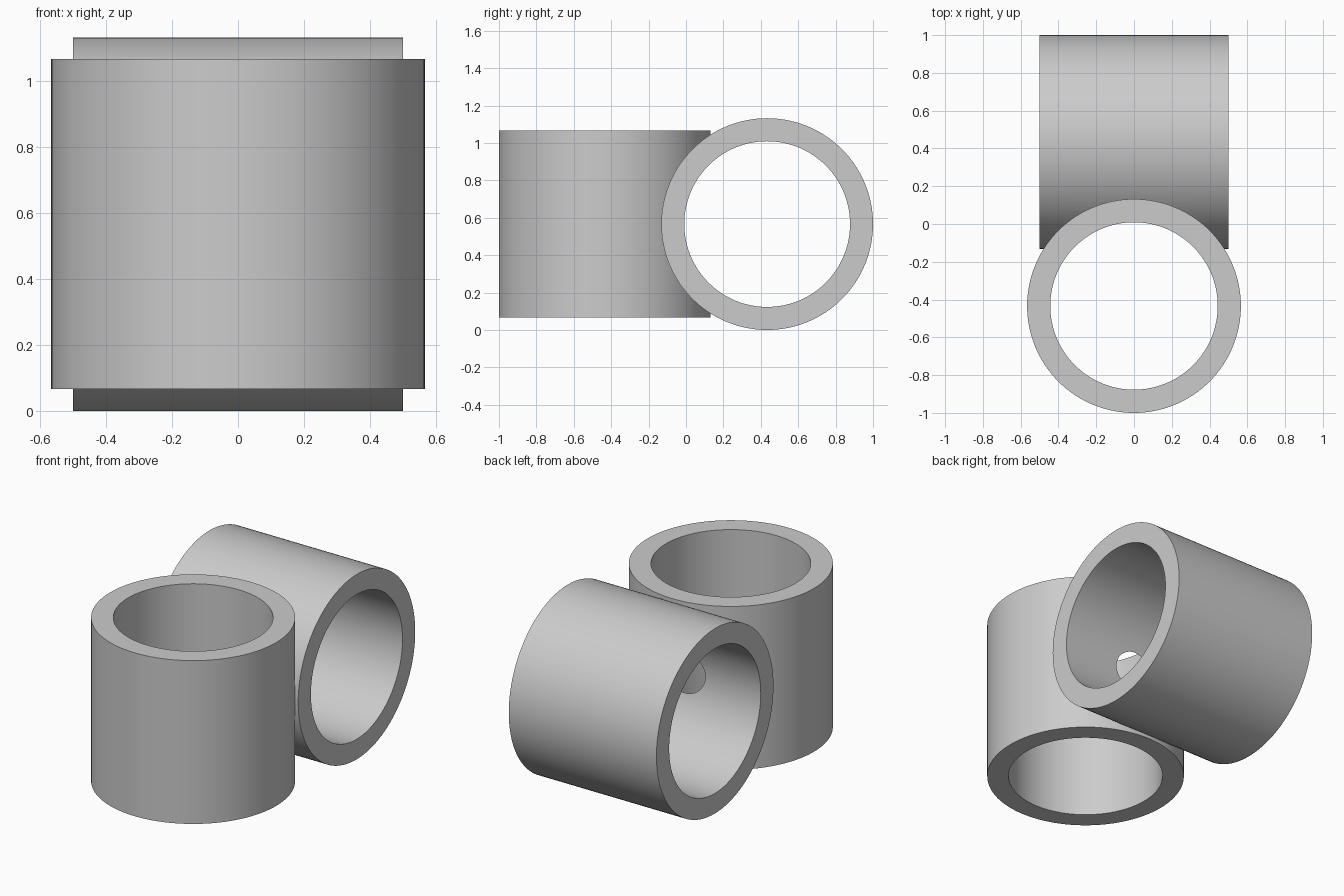
import bpy
import math

OUTER, INNER = 0.566, 0.443   # tube radii
OFFSET = 0.434                # distance of each axis from the middle
SEGMENTS = 128

cube = bpy.data.objects.get("Cube")
if cube:
    bpy.data.objects.remove(cube, do_unlink=True)

grey = bpy.data.materials.new("light_grey")
grey.use_nodes = True
grey.diffuse_color = (0.6, 0.6, 0.6, 1)
grey.node_tree.nodes["Principled BSDF"].inputs["Base Color"].default_value = (0.6, 0.6, 0.6, 1)


def cylinder(name, radius, length, y, sideways):
    """Cylinder standing upright, or lying along x when sideways."""
    bpy.ops.mesh.primitive_cylinder_add(
        vertices=SEGMENTS, radius=radius, depth=length, location=(0, y, OUTER),
        rotation=(0, math.pi / 2 if sideways else 0, 0))
    obj = bpy.context.object
    obj.name = name
    obj.data.materials.append(grey)
    bpy.ops.object.transform_apply(location=True, rotation=True, scale=True)
    return obj


def combine(target, other, operation):
    """Apply a boolean to the target and remove the other solid."""
    mod = target.modifiers.new(operation.lower(), 'BOOLEAN')
    mod.operation = operation
    mod.solver = 'EXACT'
    mod.object = other
    bpy.ops.object.select_all(action='DESELECT')
    target.select_set(True)
    bpy.context.view_layer.objects.active = target
    bpy.ops.object.modifier_apply(modifier=mod.name)
    bpy.data.objects.remove(other, do_unlink=True)


# Upright front tube fused with the sideways back tube
tubes = cylinder("crossed_tubes", OUTER, 1, -OFFSET, False)
combine(tubes, cylinder("back_tube", OUTER, 1, OFFSET, True), 'UNION')

# Bores, which just meet and open a small window between the tubes
combine(tubes, cylinder("front_bore", INNER, 1.4, -OFFSET, False), 'DIFFERENCE')
combine(tubes, cylinder("back_bore", INNER, 1.4, OFFSET, True), 'DIFFERENCE')

bpy.ops.object.shade_smooth_by_angle(angle=math.radians(30))
